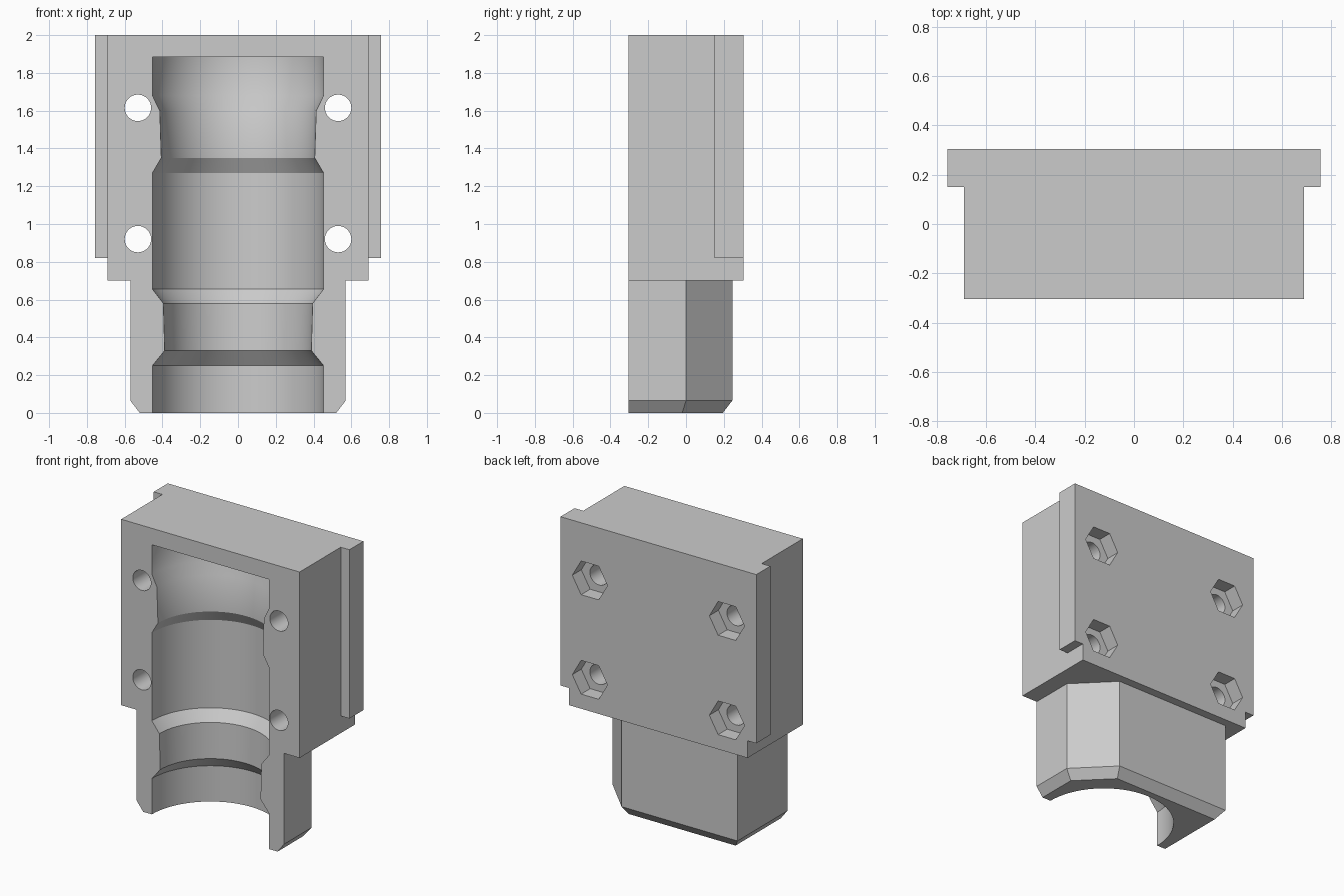
import bpy, bmesh, math
from mathutils import Matrix, Vector

cube = bpy.data.objects.get("Cube")
if cube:
    bpy.data.objects.remove(cube, do_unlink=True)

grey = bpy.data.materials.new("plain_grey")
grey.use_nodes = True
colour = (0.6, 0.6, 0.6, 1)
grey.diffuse_color = colour
for node in grey.node_tree.nodes:
    if node.type == 'BSDF_PRINCIPLED':
        node.inputs["Base Color"].default_value = colour

FRONT, BACK = -0.305, 0.305


def finish(name, bm):
    bmesh.ops.recalc_face_normals(bm, faces=bm.faces)
    mesh = bpy.data.meshes.new(name)
    bm.to_mesh(mesh)
    bm.free()
    mesh.materials.append(grey)
    obj = bpy.data.objects.new(name, mesh)
    bpy.context.collection.objects.link(obj)
    return obj


def loft(name, rings):
    """Closed solid through rings of equal point count."""
    bm = bmesh.new()
    loops = [[bm.verts.new(p) for p in ring] for ring in rings]
    n = len(loops[0])
    for a, b in zip(loops, loops[1:]):
        for i in range(n):
            j = (i + 1) % n
            bm.faces.new((a[i], a[j], b[j], b[i]))
    bm.faces.new(loops[0][::-1])
    bm.faces.new(loops[-1])
    return finish(name, bm)


def box(name, half_x, y0, y1, z0, z1):
    outline = [(-half_x, y0), (half_x, y0), (half_x, y1), (-half_x, y1)]
    return loft(name, [[(x, y, z) for x, y in outline] for z in (z0, z1)])


def rod(name, x, z, radius, y0, y1, sides):
    """Prism along y with a corner pointing to +x."""
    ring = [(x + radius * math.cos(math.tau * i / sides),
             z + radius * math.sin(math.tau * i / sides)) for i in range(sides)]
    return loft(name, [[(u, y, w) for u, w in ring] for y in (y0, y1)])


def combine(target, other, operation):
    mod = target.modifiers.new("combine", 'BOOLEAN')
    mod.operation = operation
    mod.solver = 'EXACT'
    mod.object = other
    bpy.context.view_layer.update()
    result = target.evaluated_get(bpy.context.evaluated_depsgraph_get())
    mesh = bpy.data.meshes.new_from_object(result)
    target.modifiers.clear()
    target.data = mesh
    bpy.data.objects.remove(other, do_unlink=True)


# Main block with its side flanges
body = box("mould_half", 0.69, FRONT, BACK, 0.70, 2.0)
combine(body, box("flange", 0.757, 0.15, BACK, 0.82, 2.0), 'UNION')

# Lower neck, one rear corner cut off, bottom edges bevelled
wide = [(-0.57, FRONT), (0.57, FRONT), (0.57, 0), (0.327, 0.245), (-0.57, 0.245)]
narrow = [(-0.52, FRONT), (0.52, FRONT), (0.52, -0.02), (0.305, 0.195), (-0.52, 0.195)]
neck = loft("neck", [[(x, y, z) for x, y in ring]
                     for ring, z in ((narrow, 0), (wide, 0.065), (wide, 0.8))])
combine(body, neck, 'UNION')

# Stepped half-round cavity
profile = [(0.453, -0.1), (0.453, 0.25), (0.388, 0.33), (0.395, 0.58),
           (0.453, 0.655), (0.453, 1.27), (0.406, 1.35), (0.414, 1.60),
           (0.453, 1.68), (0.453, 1.885)]
SIDES = 96
cavity = loft("cavity", [[(r * math.cos(math.tau * i / SIDES),
                           FRONT + r * math.sin(math.tau * i / SIDES), z)
                          for i in range(SIDES)] for r, z in profile])
combine(body, cavity, 'DIFFERENCE')

# Bolt holes with hexagonal nut pockets in the back
for x in (-0.53, 0.53):
    for z in (0.92, 1.615):
        combine(body, rod("bolt_hole", x, z, 0.07, -0.5, 0.5, 40), 'DIFFERENCE')
        combine(body, rod("nut_pocket", x, z, 0.136, 0.205, 0.5, 6), 'DIFFERENCE')

body.data.materials.clear()
body.data.materials.append(grey)
for poly in body.data.polygons:
    poly.material_index = 0

bpy.ops.object.select_all(action='DESELECT')
body.select_set(True)
bpy.context.view_layer.objects.active = body
bpy.ops.object.shade_smooth_by_angle(angle=math.radians(30))
